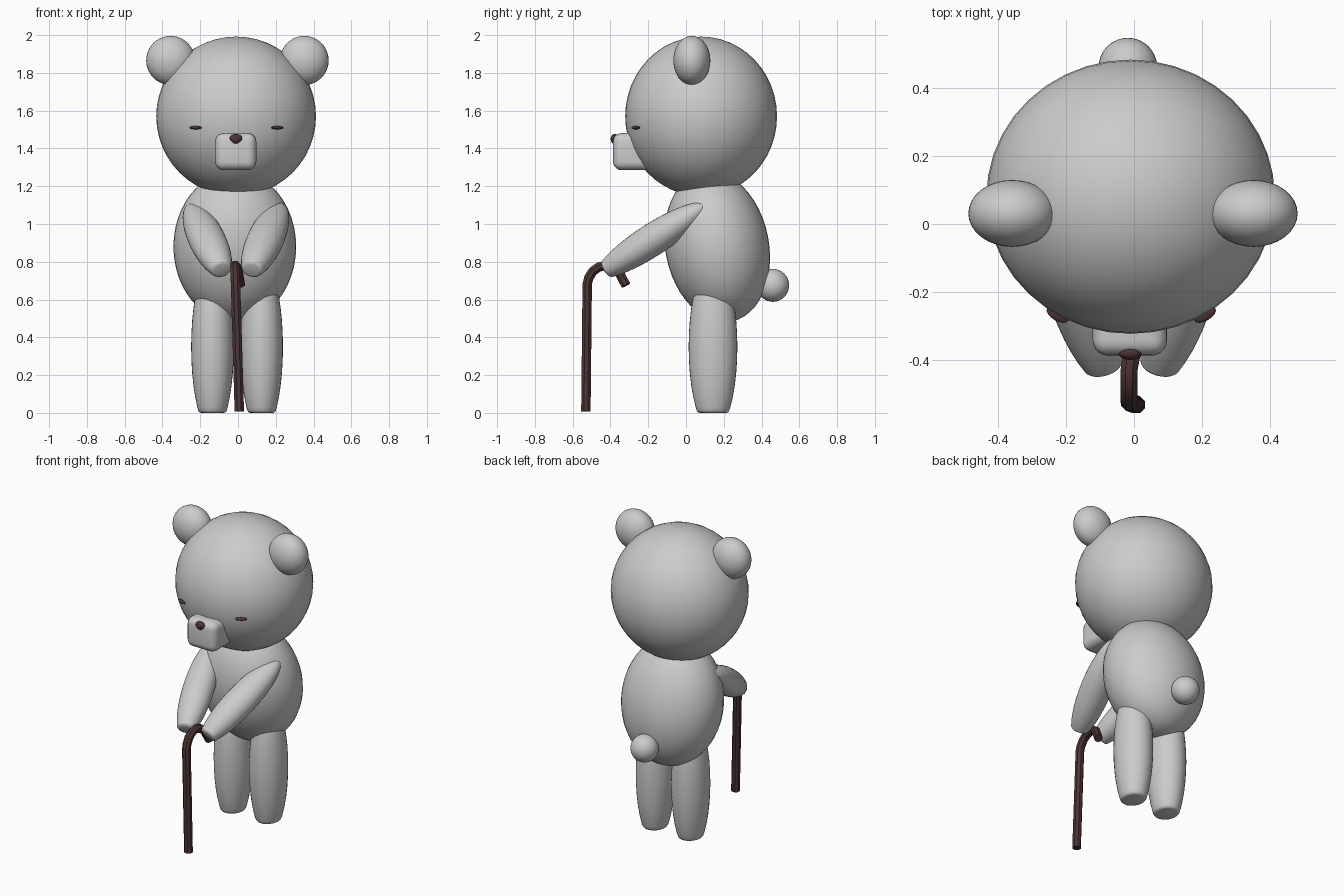
import bpy, bmesh, math
from mathutils import Vector, Matrix

if "Cube" in bpy.data.objects:
    bpy.data.objects.remove(bpy.data.objects["Cube"])


def material(name, rgb):
    m = bpy.data.materials.new(name)
    m.diffuse_color = (*rgb, 1)
    m.use_nodes = True
    m.node_tree.nodes["Principled BSDF"].inputs["Base Color"].default_value = m.diffuse_color
    return m


GREY = material("soft grey", (0.6, 0.6, 0.6))
BROWN = material("dark brown", (0.075, 0.034, 0.034))


def finish(name, bm, mat, angle=40):
    me = bpy.data.meshes.new(name)
    bmesh.ops.recalc_face_normals(bm, faces=bm.faces)
    bm.to_mesh(me)
    bm.free()
    ob = bpy.data.objects.new(name, me)
    bpy.context.collection.objects.link(ob)
    me.materials.append(mat)
    bpy.ops.object.select_all(action='DESELECT')
    ob.select_set(True)
    bpy.context.view_layer.objects.active = ob
    bpy.ops.object.shade_smooth_by_angle(angle=math.radians(angle))
    return ob


def ellipsoid(name, loc, radii, mat=GREY, seg=32, rings=20, rot=None, cut=None, shear=0):
    """Ellipsoid, optionally cut flat at a local z, sheared in y and rotated."""
    bm = bmesh.new()
    bmesh.ops.create_uvsphere(bm, u_segments=seg, v_segments=rings, radius=1)
    bmesh.ops.scale(bm, vec=radii, verts=bm.verts)
    if cut is not None:
        r = bmesh.ops.bisect_plane(bm, geom=bm.verts[:] + bm.edges[:] + bm.faces[:],
                                   plane_co=(0, 0, cut), plane_no=(0, 0, -1), clear_outer=True)
        rim = [e for e in r['geom_cut'] if isinstance(e, bmesh.types.BMEdge)]
        cap = bmesh.ops.contextual_create(bm, geom=rim)['faces']
        bmesh.ops.bevel(bm, geom=list({e for f in cap for e in f.edges}),
                        offset=0.012, segments=2, profile=0.5, affect='EDGES')
    for v in bm.verts:
        v.co.y += shear * v.co.z
    m = Matrix.Translation(loc)
    if rot is not None:
        m = m @ rot.to_4x4()
    bmesh.ops.transform(bm, matrix=m, verts=bm.verts)
    return finish(name, bm, mat)


# Head, torso, tail
ellipsoid("head", (-0.01, 0.08, 1.57), (0.423, 0.402, 0.422), seg=40, rings=24)
ellipsoid("torso", (-0.017, 0.165, 0.88), (0.325, 0.277, 0.40), seg=40, rings=24, shear=-0.1)
ellipsoid("tail", (-0.018, 0.46, 0.675), (0.086, 0.086, 0.087))

# Paired parts
for side, word in ((-1, "left"), (1, "right")):
    ellipsoid(word + "_ear", (-0.003 + side * 0.354, 0.031, 1.866), (0.129, 0.098, 0.13))
    ellipsoid(word + "_leg", (-0.005 + side * 0.13, 0.143, 0.35), (0.113, 0.129, 0.455), cut=-0.35)
    ellipsoid(word + "_eye", (-0.008 + side * 0.216, -0.266, 1.51), (0.036, 0.018, 0.009), BROWN,
              16, 10, rot=Matrix.Rotation(side * math.radians(30), 3, 'Z'))
    # Arm runs from the shoulder tip down to the flat paw
    tip = Vector((-0.012 + side * 0.24, 0.105, 1.10))
    paw = Vector((-0.007 + side * 0.08, -0.425, 0.757))
    axis = (tip - paw).normalized()
    a = (tip - paw).length / 1.84
    ax = axis.cross(Vector((0, -1, 0.6)))
    x = Vector((1, 0, 0))
    x = (x - axis * x.dot(axis)).normalized()
    y = axis.cross(x)
    ellipsoid(word + "_arm", tip - axis * a, (0.098, 0.086, a), cut=-0.84 * a,
              rot=Matrix((x, y, axis)).transposed())

# Muzzle: bevelled box, a little wider at the back
bm = bmesh.new()
bmesh.ops.create_cube(bm, size=1)
bmesh.ops.scale(bm, vec=(0.218, 0.22, 0.196), verts=bm.verts)
bmesh.ops.bevel(bm, geom=bm.edges[:], offset=0.045, segments=5, profile=0.5, affect='EDGES')
bmesh.ops.translate(bm, vec=(-0.012, -0.276, 1.383), verts=bm.verts)
finish("muzzle", bm, GREY, 60)

# Nose: small ball narrowed towards the bottom
bm = bmesh.new()
bmesh.ops.create_uvsphere(bm, u_segments=16, v_segments=10, radius=1)
for v in bm.verts:
    w = 1 + 0.35 * min(v.co.z, 0)
    v.co = Vector((-0.011 + v.co.x * 0.035 * w, -0.378 + v.co.y * 0.021, 1.45 + v.co.z * 0.027))
finish("nose", bm, BROWN)

# Walking cane: eight-sided tube swept along a crook
path = [(0.007, -0.53, 0.008), (-0.013, -0.523, 0.68), (-0.014, -0.515, 0.715),
        (-0.015, -0.493, 0.75), (-0.015, -0.462, 0.772), (-0.014, -0.425, 0.78),
        (-0.008, -0.388, 0.772), (0.0, -0.358, 0.75), (0.012, -0.318, 0.675)]
pts = [Vector(p) for p in path]
bm = bmesh.new()
rings = []
for i, p in enumerate(pts):
    t = (pts[min(i + 1, len(pts) - 1)] - pts[max(i - 1, 0)]).normalized()
    u = Vector((1, 0, 0))
    u = (u - t * u.dot(t)).normalized()
    w = t.cross(u)
    rings.append([bm.verts.new(p + 0.027 * (math.cos(k) * u + math.sin(k) * w))
                  for k in (math.pi * (j + 0.5) / 4 for j in range(8))])
for r0, r1 in zip(rings, rings[1:]):
    for j in range(8):
        bm.faces.new((r0[j], r0[(j + 1) % 8], r1[(j + 1) % 8], r1[j]))
bm.faces.new(rings[0])
bm.faces.new(rings[-1])
finish("cane", bm, BROWN, 30)
